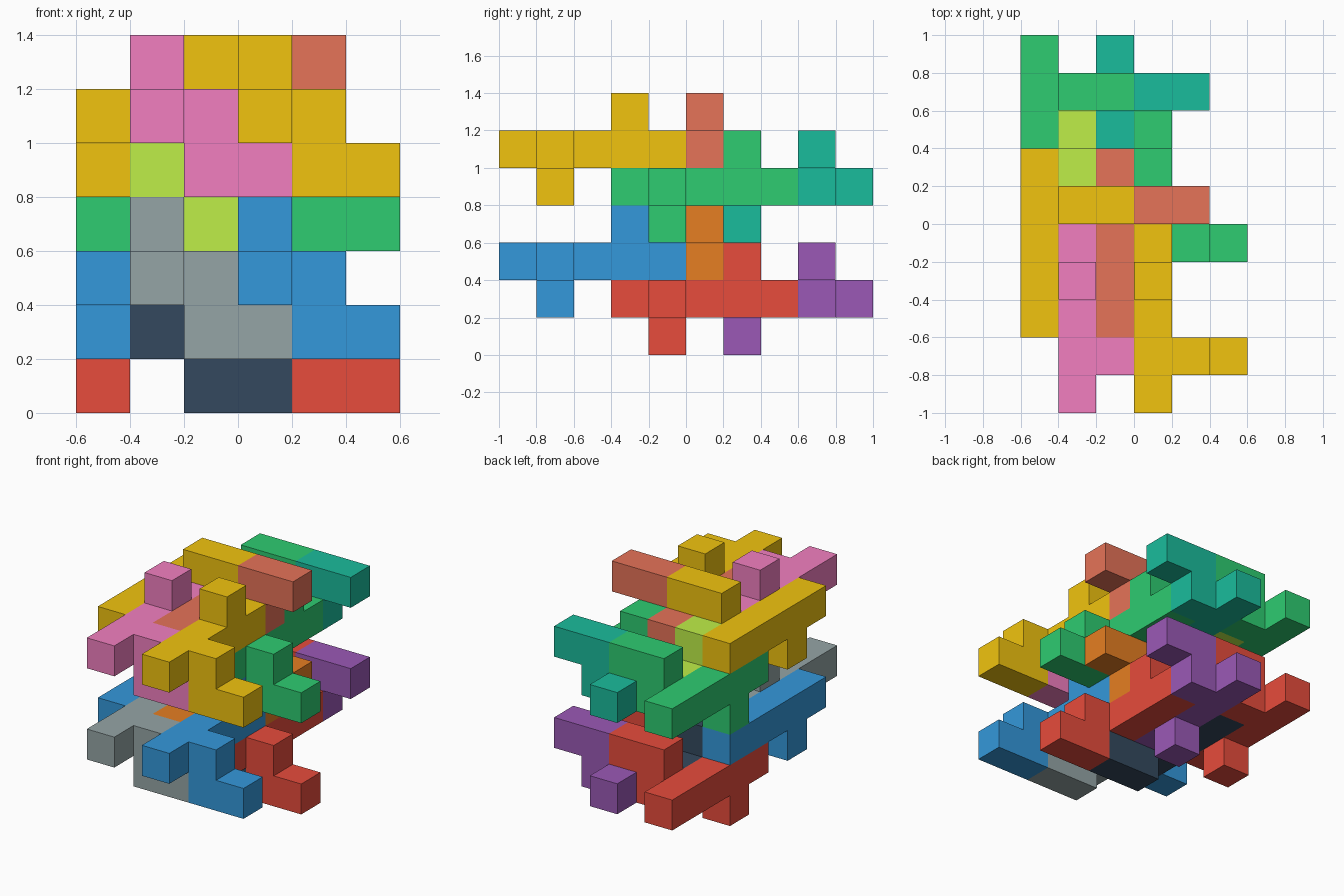
import bpy, bmesh, math
from mathutils import Vector

if "Cube" in bpy.data.objects:
    bpy.data.objects.remove(bpy.data.objects["Cube"])

U = 0.2  # edge of one cube cell


def material(name, hex_code):
    srgb = [int(hex_code[i:i + 2], 16) / 255 for i in (0, 2, 4)]
    lin = [c / 12.92 if c <= 0.04045 else ((c + 0.055) / 1.055) ** 2.4 for c in srgb]
    mat = bpy.data.materials.new(name)
    mat.diffuse_color = (*lin, 1)
    mat.use_nodes = True
    mat.node_tree.nodes["Principled BSDF"].inputs["Base Color"].default_value = mat.diffuse_color
    return mat


def block_mesh(cells):
    """Outer skin of a set of joined unit cubes, with coplanar faces merged."""
    bm = bmesh.new()
    for cell in cells:
        for axis in range(3):
            for side in (-1, 1):
                n = [0, 0, 0]
                n[axis] = side
                if tuple(c + d for c, d in zip(cell, n)) in cells:
                    continue
                a, b = Vector((0, 0, 0)), Vector((0, 0, 0))
                a[(axis + 1) % 3], b[(axis + 2) % 3] = 0.5, 0.5 * side
                mid = Vector(cell) + Vector(n) * 0.5
                corners = (mid - a - b, mid + a - b, mid + a + b, mid - a + b)
                bm.faces.new([bm.verts.new(p * U) for p in corners])
    bmesh.ops.remove_doubles(bm, verts=bm.verts, dist=0.001)
    bmesh.ops.dissolve_limit(bm, angle_limit=0.02, verts=bm.verts, edges=bm.edges)
    bmesh.ops.recalc_face_normals(bm, faces=bm.faces)
    mesh = bpy.data.meshes.new("interlocking_piece")
    bm.to_mesh(mesh)
    bm.free()
    return mesh


# One piece: a five-cell bar, a stepped hook on one side and a peg on top
bar = {(0, j, 0) for j in range(-2, 3)}
hook = {(1, -1, 0), (1, -1, -1), (2, -1, -1)}
peg = {(0, 1, 1)}
piece = block_mesh(bar | hook | peg)


def place(name, mat, cell, flipped):
    mesh = piece.copy()
    mesh.materials.append(mat)
    obj = bpy.data.objects.new(name, mesh)
    i, j, k = cell
    obj.location = ((i - 2.5) * U, (j - 4.5) * U, (k + 0.5) * U)
    obj.rotation_euler.x = math.pi if flipped else 0
    bpy.context.collection.objects.link(obj)


# Colours of each layer: (front outer, front inner, front flipped inner,
#                         back outer, back inner, back flipped inner)
layers = [
    ("lower", {"blue": "3498db", "grey": "95a5a6", "orange": "e67e22",
               "red": "e74c3c", "navy": "34495e", "purple": "9b59b6"}),
    ("upper", {"yellow": "f1c40f", "pink": "f27fc0", "coral": "e67358",
               "green": "2ecc71", "lime": "bfef48", "teal": "1abc9c"}),
]

# Eight pieces per layer; the upper layer repeats the lower three cells higher
for n, (layer, colours) in enumerate(layers):
    mats = [material(c, h) for c, h in colours.items()]
    for m, (row, y, z) in enumerate((("front", 2, 2), ("back", 5, 1))):
        outer, inner, inner_flipped = mats[3 * m:3 * m + 3]
        z += 3 * n
        place(f"{layer}_{row}_right_piece", outer, (3, y, z), False)
        place(f"{layer}_{row}_middle_piece", inner, (1, y, z), False)
        place(f"{layer}_{row}_flipped_left_piece", outer, (0, y + 2, z), True)
        place(f"{layer}_{row}_flipped_middle_piece", inner_flipped, (2, y + 2, z), True)
